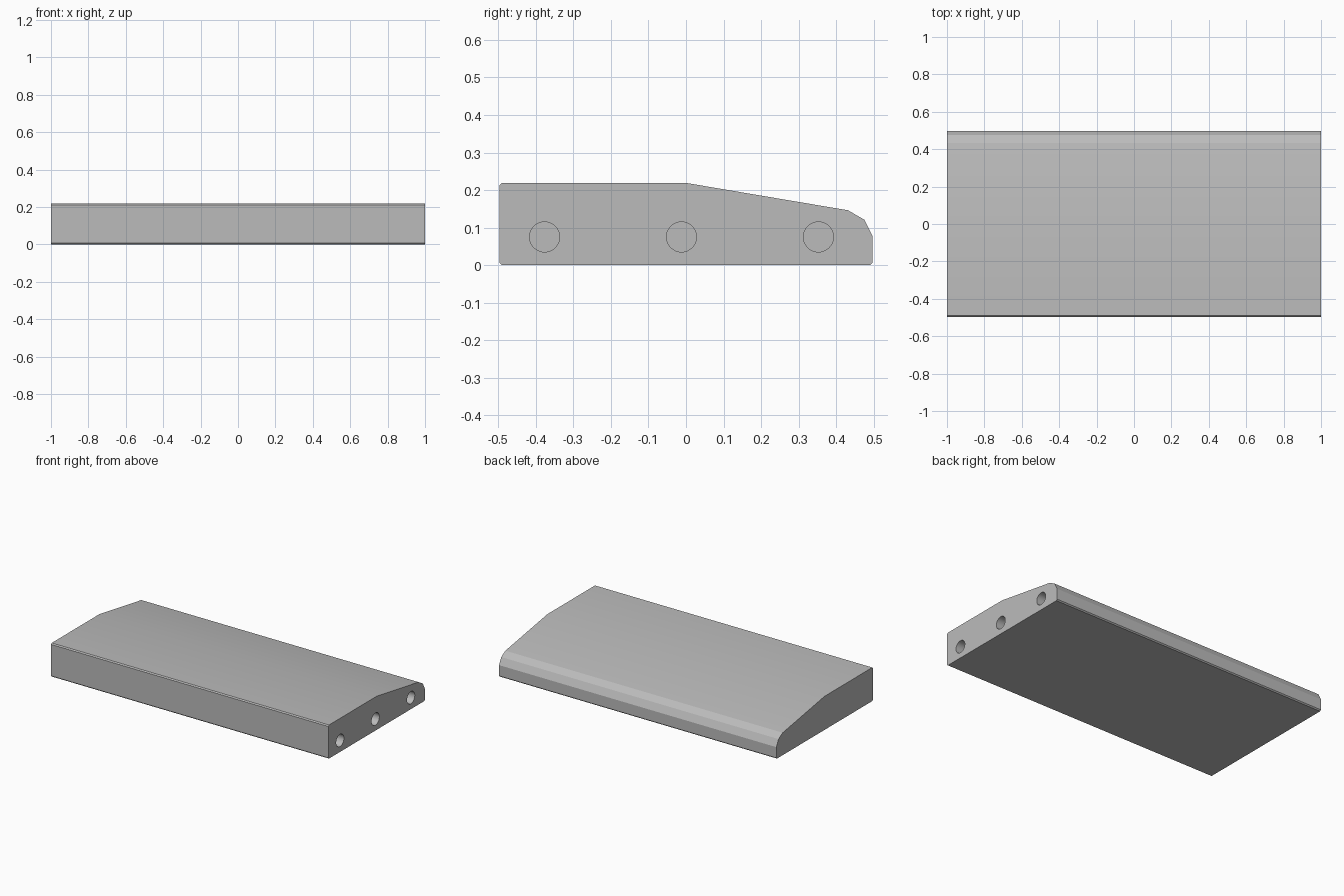
import bpy, bmesh, math
from mathutils import Matrix

if "Cube" in bpy.data.objects:
    bpy.data.objects.remove(bpy.data.objects["Cube"], do_unlink=True)

grey = bpy.data.materials.new("plain_grey")
grey.use_nodes = True
colour = (0.5, 0.5, 0.5, 1)
grey.diffuse_color = colour
grey.node_tree.nodes["Principled BSDF"].inputs["Base Color"].default_value = colour


def add_object(name, bm):
    bmesh.ops.recalc_face_normals(bm, faces=bm.faces)
    mesh = bpy.data.meshes.new(name)
    bm.to_mesh(mesh)
    bm.free()
    mesh.materials.append(grey)
    obj = bpy.data.objects.new(name, mesh)
    bpy.context.collection.objects.link(obj)
    return obj


# Slab: side profile (y, z) extruded along x
HALF, DEPTH, TOP, EDGE = 1.0, 0.4975, 0.219, 0.007
profile = [
    (-DEPTH + EDGE, 0), (DEPTH - EDGE, 0), (DEPTH, EDGE),
    (DEPTH, 0.077), (0.475, 0.121), (0.432, 0.146), (0, TOP),
    (-DEPTH + EDGE, TOP), (-DEPTH, TOP - EDGE), (-DEPTH, EDGE),
]
bm = bmesh.new()
end = bm.faces.new([bm.verts.new((-HALF, y, z)) for y, z in profile])
grown = bmesh.ops.extrude_face_region(bm, geom=[end], use_keep_orig=True)
moved = [v for v in grown["geom"] if isinstance(v, bmesh.types.BMVert)]
bmesh.ops.translate(bm, verts=moved, vec=(2 * HALF, 0, 0))
slab = add_object("slab", bm)

# Three blind round holes in the left end
HOLE_DEPTH, RADIUS = 0.3, 0.04
bm = bmesh.new()
for y in (-0.377, -0.012, 0.353):
    place = Matrix.Translation((HALF, y, 0.075)) @ Matrix.Rotation(math.pi / 2, 4, "Y")
    bmesh.ops.create_cone(bm, cap_ends=True, segments=40, radius1=RADIUS,
                          radius2=RADIUS, depth=2 * HOLE_DEPTH, matrix=place)
cutter = add_object("hole_cutter", bm)
cutter.hide_render = True

cut = slab.modifiers.new("holes", "BOOLEAN")
cut.operation = "DIFFERENCE"
cut.solver = "EXACT"
cut.object = cutter

# Apply the cut, then smooth only the hole walls
bpy.ops.object.select_all(action="DESELECT")
slab.select_set(True)
bpy.context.view_layer.objects.active = slab
bpy.ops.object.modifier_apply(modifier=cut.name)
bpy.data.objects.remove(cutter, do_unlink=True)
bpy.ops.object.shade_smooth_by_angle(angle=math.radians(15))
